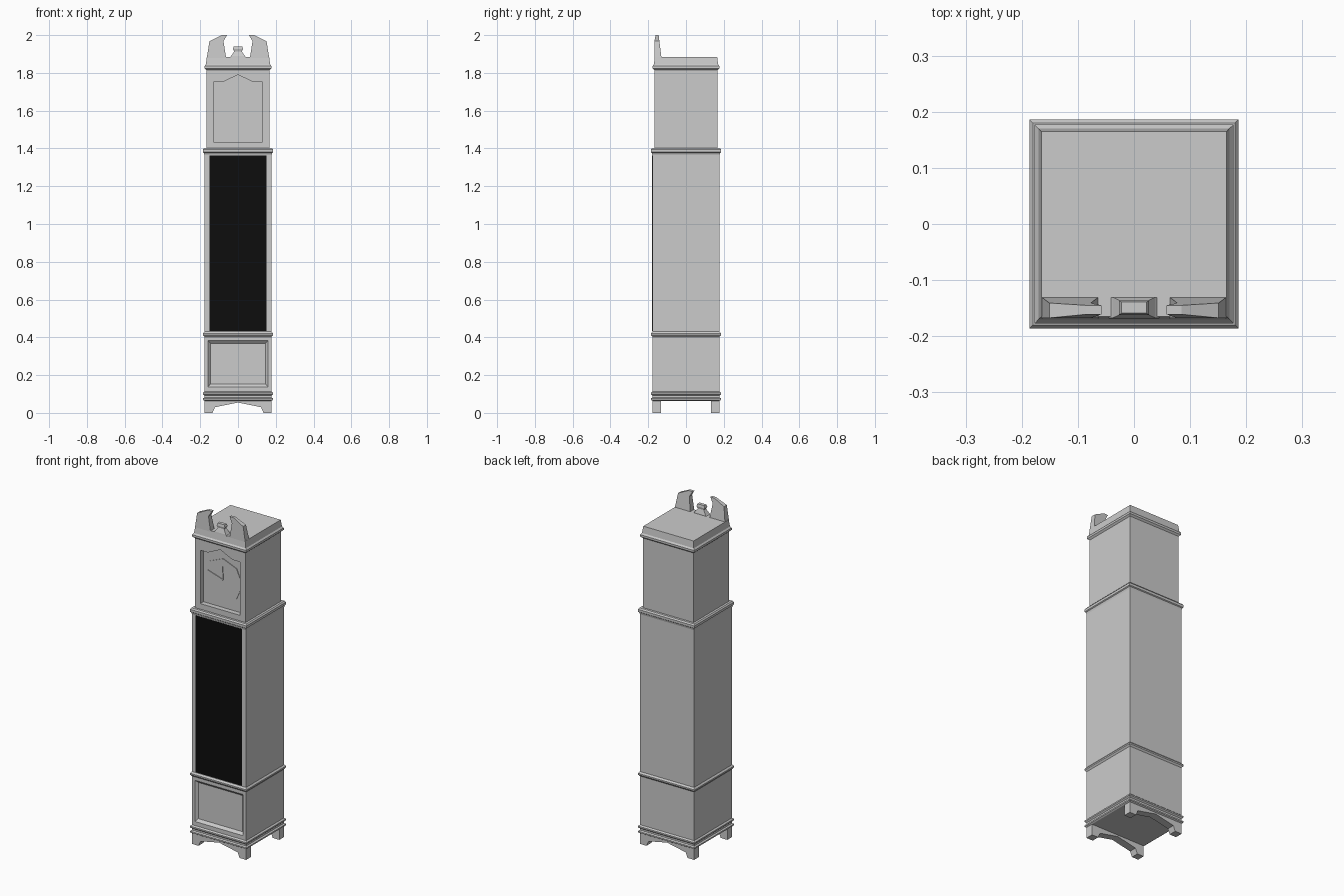
import bpy, bmesh, math

cube = bpy.data.objects.get("Cube")
if cube:
    bpy.data.objects.remove(cube, do_unlink=True)


def make_material(name, value):
    mat = bpy.data.materials.new(name)
    mat.use_nodes = True
    colour = (value, value, value, 1)
    mat.diffuse_color = colour
    mat.node_tree.nodes["Principled BSDF"].inputs["Base Color"].default_value = colour
    return mat


grey = make_material("light grey", 0.6)
black = make_material("glass black", 0.004)


def finish(name, bm, mat):
    bmesh.ops.recalc_face_normals(bm, faces=bm.faces)
    mesh = bpy.data.meshes.new(name)
    bm.to_mesh(mesh)
    bm.free()
    mesh.materials.append(mat)
    obj = bpy.data.objects.new(name, mesh)
    bpy.context.collection.objects.link(obj)
    return obj


def skin(name, rings, mat=grey):
    """Closed solid through matching rings of points."""
    bm = bmesh.new()
    loops = [[bm.verts.new(p) for p in ring] for ring in rings]
    n = len(loops[0])
    for a, b in zip(loops, loops[1:]):
        for i in range(n):
            j = (i + 1) % n
            bm.faces.new((a[i], a[j], b[j], b[i]))
    bm.faces.new(loops[0])
    bm.faces.new(loops[-1])
    return finish(name, bm, mat)


def tower(name, profile):
    """Square solid from (half width, height) pairs."""
    return skin(name, [[(sx * w, sy * w, z) for sx, sy in ((-1, -1), (1, -1), (1, 1), (-1, 1))]
                       for w, z in profile])


def prism(name, outline, front, back, inner=None, mat=grey):
    """Outline in x and z run from front to back; front and back may depend on z."""
    depth = lambda y, z: y(z) if callable(y) else y
    return skin(name, [[(x, depth(front, z), z) for x, z in outline],
                       [(x, depth(back, z), z) for x, z in inner or outline]], mat)


def rect(w, z0, z1):
    return [(-w, z0), (w, z0), (w, z1), (-w, z1)]


def carve(obj, cutter):
    """Cut the cutter out of the object and drop the cutter."""
    mod = obj.modifiers.new("recess", "BOOLEAN")
    mod.object, mod.operation, mod.solver = cutter, "DIFFERENCE", "EXACT"
    bpy.context.view_layer.update()
    mesh = bpy.data.meshes.new_from_object(obj.evaluated_get(bpy.context.evaluated_depsgraph_get()))
    obj.modifiers.clear()
    obj.data = mesh
    bpy.data.objects.remove(cutter, do_unlink=True)


BODY, HOOD, TRIM = 0.178, 0.167, 0.186

# Feet: matching shaped aprons at front and back
half_apron = [(BODY, 0.066), (BODY, 0), (0.135, 0), (0.122, 0.03)]
apron = half_apron + [(0, 0.055)] + [(-x, z) for x, z in reversed(half_apron)]
prism("front_feet", apron, -BODY, -0.133)
prism("back_feet", apron, 0.133, BODY)

# Base with a bevelled recessed panel
base = tower("base", [(BODY, 0.064), (BODY, 0.41)])
carve(base, prism("base_cutter", rect(0.16, 0.137, 0.384), -BODY - 0.001, -BODY + 0.014,
                  rect(0.146, 0.153, 0.368)))

# Trunk with dark glass
tower("trunk", [(BODY, 0.41), (BODY, 1.39)])
prism("trunk_glass", rect(0.152, 0.433, 1.363), -BODY - 0.002, -BODY + 0.004, mat=black)

# Mouldings around the case
for name, low, high in (("plinth_moulding", 0.064, 0.082), ("base_moulding", 0.092, 0.114),
                        ("waist_moulding", 0.403, 0.43)):
    mid = (low + high) / 2
    tower(name, [(BODY, low), (TRIM, mid - 0.004), (TRIM, mid + 0.004), (BODY, high)])
tower("shoulder_moulding", [(BODY, 1.364), (0.181, 1.376), (TRIM, 1.38), (TRIM, 1.394), (0.18, 1.402)])

# Hood with an arched dial recess
hood = tower("hood", [(HOOD, 1.395), (HOOD, 1.83)])
arch = [(-0.131, 1.435), (0.131, 1.435), (0.131, 1.752), (0.08, 1.752),
        (0, 1.79), (-0.08, 1.752), (-0.131, 1.752)]
carve(hood, prism("hood_cutter", arch, -HOOD - 0.01, -HOOD + 0.03))
tower("crown", [(HOOD, 1.815), (0.177, 1.824), (0.177, 1.836), (0.17, 1.845), (0.165, 1.885)])

# Dial and hands
DIAL_Y, DIAL_Z = -HOOD + 0.027, 1.6
dial = [(0.126 * math.cos(a), DIAL_Z + 0.126 * math.sin(a))
        for a in (i * math.tau / 8 for i in range(8))]
prism("dial", dial, DIAL_Y, DIAL_Y + 0.005)


def hand(name, angle, length):
    c, s = math.cos(angle), math.sin(angle)
    shape = [(0, -0.004), (length, -0.001), (length, 0.001), (0, 0.004)]
    prism(name, [(u * c - v * s, DIAL_Z + u * s + v * c) for u, v in shape],
          DIAL_Y - 0.004, DIAL_Y + 0.001)


hand("hour_hand", math.radians(92), 0.08)
hand("minute_hand", math.radians(161), 0.105)

# Broken pediment: two horns thinning toward the top, and a small finial
def horn_front(z):
    return -0.168 + max(0, z - 1.965) * 0.2


def horn_back(z):
    return -0.13 - max(0, z - 1.885) * 0.13


horn = [(0.165, 1.88), (0.151, 1.968), (0.085, 2.0), (0.058, 2.0), (0.077, 1.968), (0.063, 1.88)]
for side, sign in (("left", 1), ("right", -1)):
    prism(side + "_pediment_horn", [(sign * x, z) for x, z in horn], horn_front, horn_back)

finial = [(0.045, 0.019, 1.88), (0.037, 0.018, 1.889), (0.02, 0.01, 1.914),
          (0.027, 0.013, 1.926), (0.022, 0.01, 1.94)]
skin("finial", [[(sx * w, sy * d - 0.149, z) for sx, sy in ((-1, -1), (1, -1), (1, 1), (-1, 1))]
                for w, d, z in finial])
